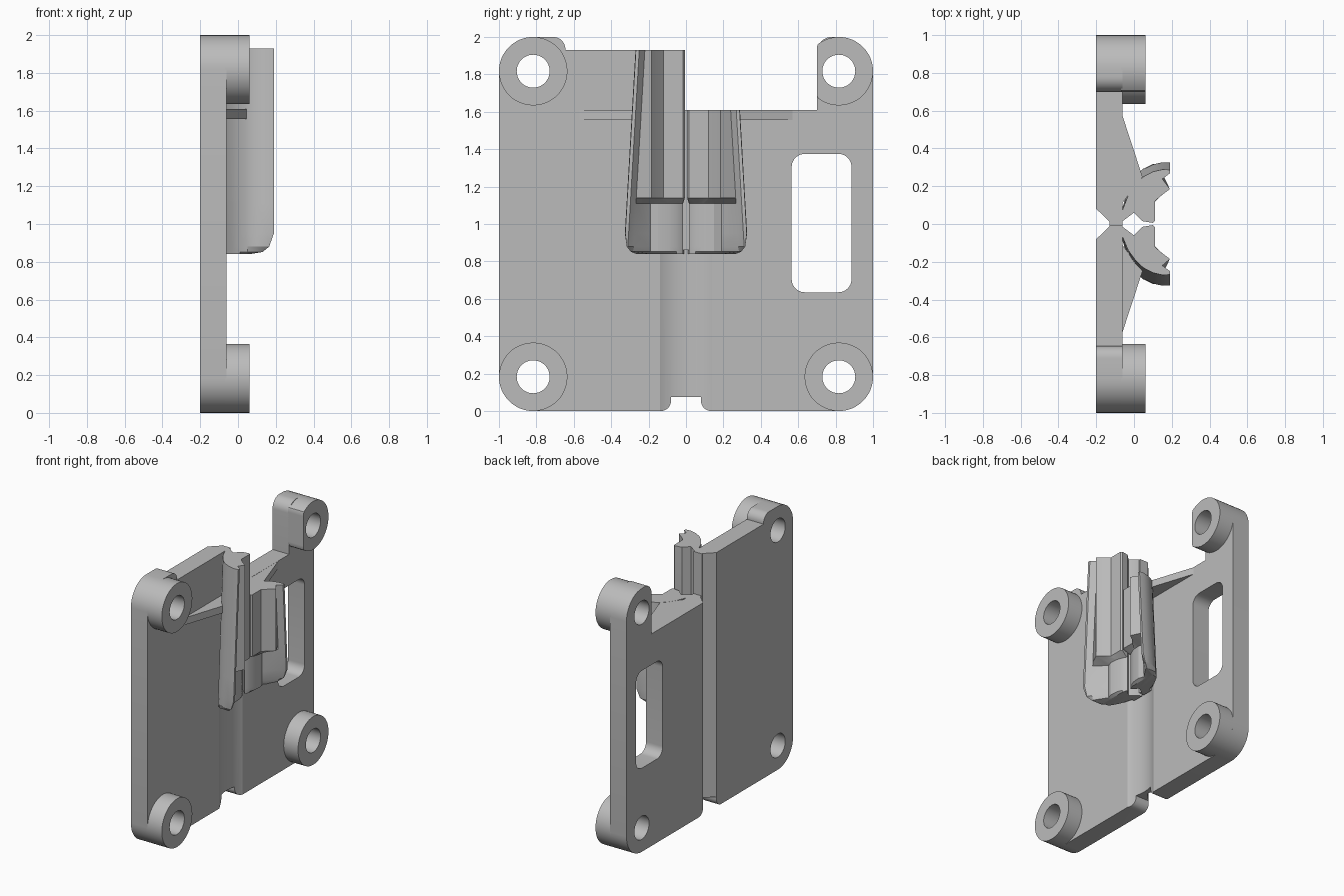
import bpy, bmesh, math
from mathutils import Vector

if "Cube" in bpy.data.objects:
    bpy.data.objects.remove(bpy.data.objects["Cube"])

BACK, FACE, BOSS = -0.2, -0.06, 0.06
TOP_R, TOP_L = 1.93, 1.61       # heights of the two half plates

grey = bpy.data.materials.new("light_grey")
grey.use_nodes = True
colour = (0.5, 0.5, 0.5, 1)
grey.diffuse_color = colour
grey.node_tree.nodes["Principled BSDF"].inputs["Base Color"].default_value = colour


def loft(name, rings):
    """Closed solid through rings of equal point count."""
    bm = bmesh.new()
    loops = [[bm.verts.new(p) for p in ring] for ring in rings]
    n = len(loops[0])
    for a, b in zip(loops, loops[1:]):
        for i in range(n):
            j = (i + 1) % n
            bm.faces.new((a[i], a[j], b[j], b[i]))
    bm.faces.new(loops[0][::-1])
    bm.faces.new(loops[-1])
    bmesh.ops.recalc_face_normals(bm, faces=bm.faces)
    mesh = bpy.data.meshes.new(name)
    bm.to_mesh(mesh)
    bm.free()
    mesh.materials.append(grey)
    obj = bpy.data.objects.new(name, mesh)
    bpy.context.collection.objects.link(obj)
    return obj


def slab(name, outline, x0, x1):
    return loft(name, [[(x, y, z) for y, z in outline] for x in (x0, x1)])


def column(name, outline, z0, z1):
    return loft(name, [[(x, y, z) for x, y in outline] for z in (z0, z1)])


def circle(cy, cz, r, n=48):
    return [(cy + r * math.cos(math.tau * i / n), cz + r * math.sin(math.tau * i / n))
            for i in range(n)]


def rounded(corners, steps=10):
    """Polygon of (y, z, radius) with arcs at right-angled corners."""
    out = []
    for i, (y, z, r) in enumerate(corners):
        p = Vector((y, z))
        if not r:
            out.append((y, z))
            continue
        a = (Vector(corners[i - 1][:2]) - p).normalized() * r
        b = (Vector(corners[(i + 1) % len(corners)][:2]) - p).normalized() * r
        for k in range(steps + 1):
            t = k / steps * math.pi / 2
            out.append(tuple(p + a * (1 - math.sin(t)) + b * (1 - math.cos(t))))
    return out


def cut(obj, cutter):
    cutter.hide_render = True
    mod = obj.modifiers.new("cut", "BOOLEAN")
    mod.operation, mod.solver, mod.object = "DIFFERENCE", "EXACT", cutter
    bpy.context.view_layer.objects.active = obj
    bpy.ops.object.modifier_apply(modifier=mod.name)
    bpy.data.objects.remove(cutter)


# Main plate with stepped top and bottom notch
R = 0.183
plate = slab("plate", rounded([
    (-1, 0, R), (-0.08, 0, 0.055), (-0.08, 0.075, 0), (0.08, 0.075, 0), (0.08, 0, 0.055),
    (1, 0, R), (1, 2, R), (0.7, 2, 0.08), (0.7, TOP_L, 0), (-0.005, TOP_L, 0),
    (-0.005, TOP_R, 0), (-0.645, TOP_R, 0), (-0.645, 2, 0.065), (-1, 2, R)]), BACK, FACE)

# Slot, rear hinge groove and shallow front channel
cut(plate, slab("slot_cutter", rounded([
    (0.565, 0.635, 0.07), (0.885, 0.635, 0.07), (0.885, 1.375, 0.07), (0.565, 1.375, 0.07)]),
    -0.4, 0.2))
cut(plate, column("hinge_cutter", [(-0.23, -0.11), (-0.13, -0.012), (-0.13, 0.012),
                                   (-0.23, 0.11)], -0.1, 2.1))
cut(plate, column("channel_cutter", circle(0.202, 0, 0.297, 96), -0.1, 0.86))

# Four mounting bosses with through holes
solids = [plate]
for y, z, name in ((-1, 0, "lower_right"), (1, 0, "lower_left"),
                   (-1, 2, "upper_right"), (1, 2, "upper_left")):
    cy, cz = y * 0.817, 0.183 if z == 0 else 1.817
    low = 0.7 if name == "upper_left" else -1
    ring = [(max(p, low), q) for p, q in circle(cy, cz, R)]
    boss = slab(name + "_boss", ring, FACE - 0.01, BOSS)
    for part in (plate, boss):
        cut(part, slab("hole_cutter", circle(cy, cz, 0.088), -0.4, 0.3))
    solids.append(boss)

# Clip jaws: ridged column above, recessed rounded pad below, flared outer wall
INNER = [(-0.08, 0.01), (-0.06, 0.015), (0, 0.06), (0.045, 0.015)]
RIDGES = [(0.1, 0.006), (0.11, 0.015), (0.11, 0.12), (0.15, 0.155), (0.19, 0.185)]
PAD = [(0.05, 0.02), (0.065, 0.05), (0.08, 0.09), (0.085, 0.15), (0.07, 0.19)]
GROOVE = [(0.15, 0.22), (0.19, 0.25)]
WALL = [(0.19, 0.268), (0.15, 0.27), (0.1, 0.258), (0.05, 0.232), (0.01, 0.195),
        (-0.03, 0.14), (-0.06, 0.07), (-0.08, 0.07)]


def jaw_ring(side, z, upper, x_max=1, y_max=1):
    flare = 0.058 * (TOP_R - z)
    outer = [(x, y + flare * min(1, y / 0.2)) for x, y in GROOVE + WALL]
    pts = INNER + (RIDGES if upper else PAD) + outer
    return [(min(x, x_max), side * min(y, y_max), z) for x, y in pts]


for side, top, name in ((-1, TOP_R, "right"), (1, TOP_L, "left")):
    jaw = loft(name + "_clip_jaw", [
        jaw_ring(side, 0.84, False, 0.06, 0.265), jaw_ring(side, 0.852, False, 0.13, 0.295),
        jaw_ring(side, 0.88, False, 0.165, 0.317), jaw_ring(side, 0.95, False),
        jaw_ring(side, 1.11, False), jaw_ring(side, 1.14, True), jaw_ring(side, top, True)])
    # Thin triangular gusset bracing the jaw
    gusset = column(name + "_gusset", [(-0.07, side * 0.6), (FACE, side * 0.57),
                                       (0.045, side * 0.25), (-0.07, side * 0.1)],
                    1.555, TOP_L - 0.001)
    solids += [jaw, gusset]

# Smooth curved walls, sharp edges kept
bpy.ops.object.select_all(action="DESELECT")
for obj in solids:
    obj.select_set(True)
bpy.context.view_layer.objects.active = plate
bpy.ops.object.shade_smooth_by_angle(angle=math.radians(25))
